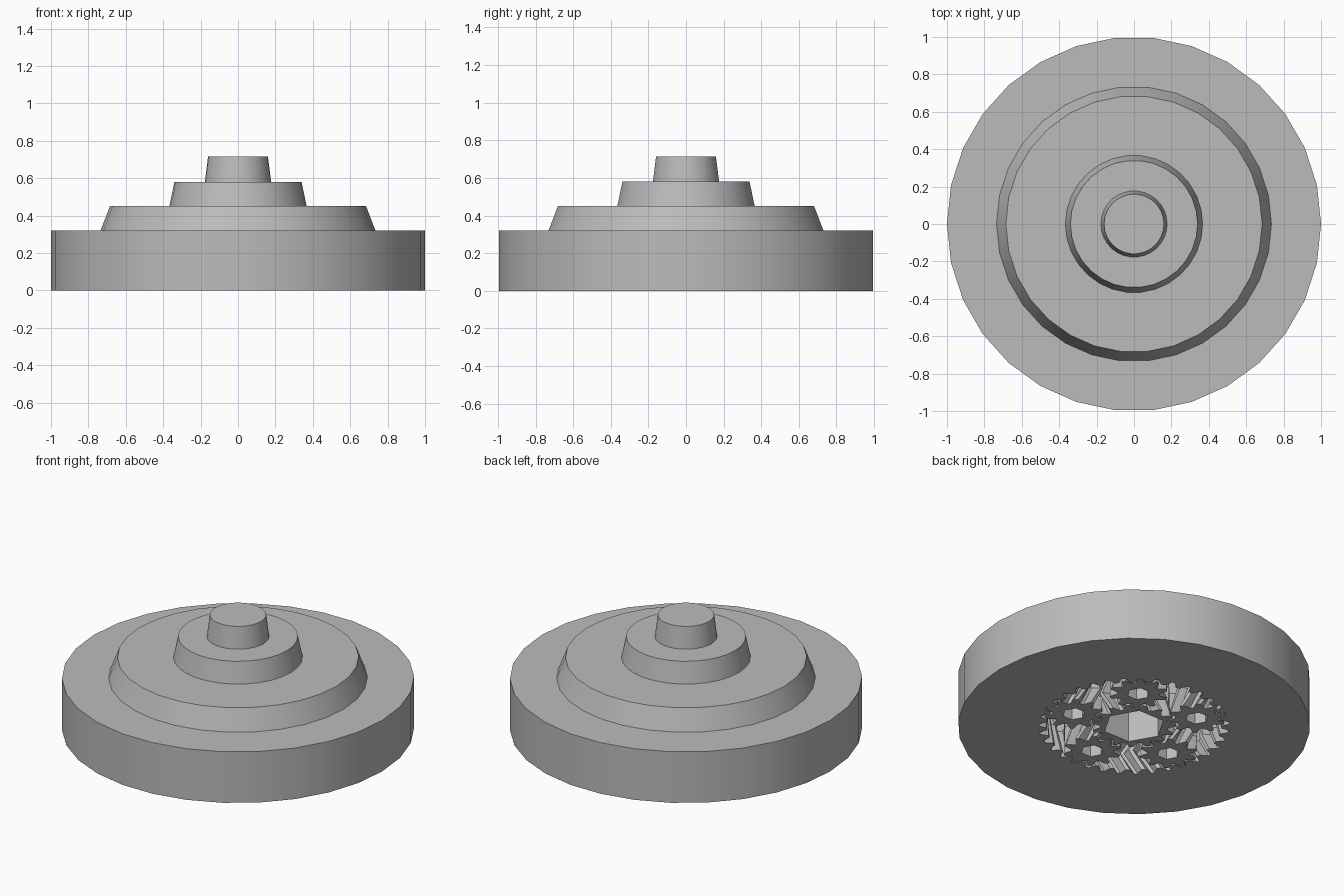
import bpy, bmesh
from math import cos, sin, pi, radians

if "Cube" in bpy.data.objects:
    bpy.data.objects.remove(bpy.data.objects["Cube"])

grey = bpy.data.materials.new("plain grey")
grey.use_nodes = True
grey.diffuse_color = (0.5, 0.5, 0.5, 1)
grey.node_tree.nodes["Principled BSDF"].inputs["Base Color"].default_value = (0.5, 0.5, 0.5, 1)

DEPTH = 0.26                 # gear height inside the base
PITCH = 0.515                # pitch radius of the ring gear
RING, SUN, PLANET = 35, 15, 10
MODULE = PITCH / RING        # pitch radius per tooth
FIRST = radians(-90)         # direction of the first planet
TWIST = 0.075                # sideways shift of the teeth at mid height


def polygon(radius, sides, z, turn=0.0):
    return [(radius * cos(turn + 2 * pi * i / sides),
             radius * sin(turn + 2 * pi * i / sides), z) for i in range(sides)]


def gear_loop(teeth, z, turn, gap):
    """Gear outline whose first tooth points along turn."""
    r = MODULE * teeth
    points = []
    for i in range(teeth):
        for offset, height in ((-0.36, -1.5), (-0.23, 0), (-0.11, 1.5),
                               (0.11, 1.5), (0.23, 0), (0.36, -1.5)):
            a = turn + (i + offset) * 2 * pi / teeth
            rad = r + height * MODULE + gap
            points.append((rad * cos(a), rad * sin(a), z))
    return points


def herringbone(teeth, turn, sense, gap):
    shift = sense * TWIST / (MODULE * teeth)
    return [gear_loop(teeth, z, turn + t, gap)
            for z, t in ((0, 0), (DEPTH / 2, shift), (DEPTH, 0))]


def wall(bm, loops):
    """Skin a stack of equal loops and return their vertices."""
    rows = [[bm.verts.new(p) for p in loop] for loop in loops]
    for low, high in zip(rows, rows[1:]):
        for i in range(len(low)):
            j = (i + 1) % len(low)
            bm.faces.new((low[i], low[j], high[j], high[i]))
    return rows


def ring_cap(bm, outer, inner):
    """Fill the flat area between two outlines."""
    edges = [bm.edges.get((row[i - 1], row[i])) for row in (outer, inner) for i in range(len(row))]
    bmesh.ops.triangle_fill(bm, use_beauty=True, edges=edges)


def finish(bm, name, location=(0, 0, 0)):
    bmesh.ops.recalc_face_normals(bm, faces=bm.faces[:])
    mesh = bpy.data.meshes.new(name)
    bm.to_mesh(mesh)
    bm.free()
    mesh.materials.append(grey)
    obj = bpy.data.objects.new(name, mesh)
    obj.location = location
    bpy.context.collection.objects.link(obj)
    bpy.ops.object.select_all(action='DESELECT')
    obj.select_set(True)
    bpy.context.view_layer.objects.active = obj
    bpy.ops.object.shade_smooth_by_angle(angle=radians(25))


def gear(name, teeth, turn, sense, hole_radius, hole_sides, hole_turn, location=(0, 0, 0)):
    bm = bmesh.new()
    outer = wall(bm, herringbone(teeth, turn, sense, -0.004))
    hole = wall(bm, [polygon(hole_radius, hole_sides, z, hole_turn) for z in (0, DEPTH)])
    ring_cap(bm, outer[0], hole[0])
    ring_cap(bm, outer[-1], hole[-1])
    finish(bm, name, location)


# Stepped body with the ring gear cut into its underside
bm = bmesh.new()
steps = [(1, 0), (1, 0.32), (0.735, 0.32), (0.685, 0.45), (0.367, 0.45),
         (0.34, 0.58), (0.177, 0.58), (0.16, 0.715)]
body = wall(bm, [polygon(r, 30, z) for r, z in steps])
cavity = wall(bm, herringbone(RING, FIRST, 1, 0.004))
bm.faces.new(body[-1])
bm.faces.new(cavity[-1])
ring_cap(bm, body[0], cavity[0])
finish(bm, "stepped_body")

# Sun gear with a hexagonal socket
gear("sun_gear", SUN, FIRST + pi / SUN, -1, 0.177, 6, 0)

# Five planet gears
for k in range(5):
    a = FIRST + k * 2 * pi / 5
    r = MODULE * (SUN + PLANET)
    gear("planet_gear_%d" % (k + 1), PLANET, a, 1, 0.065, 6, 0,
         (r * cos(a), r * sin(a), 0))
